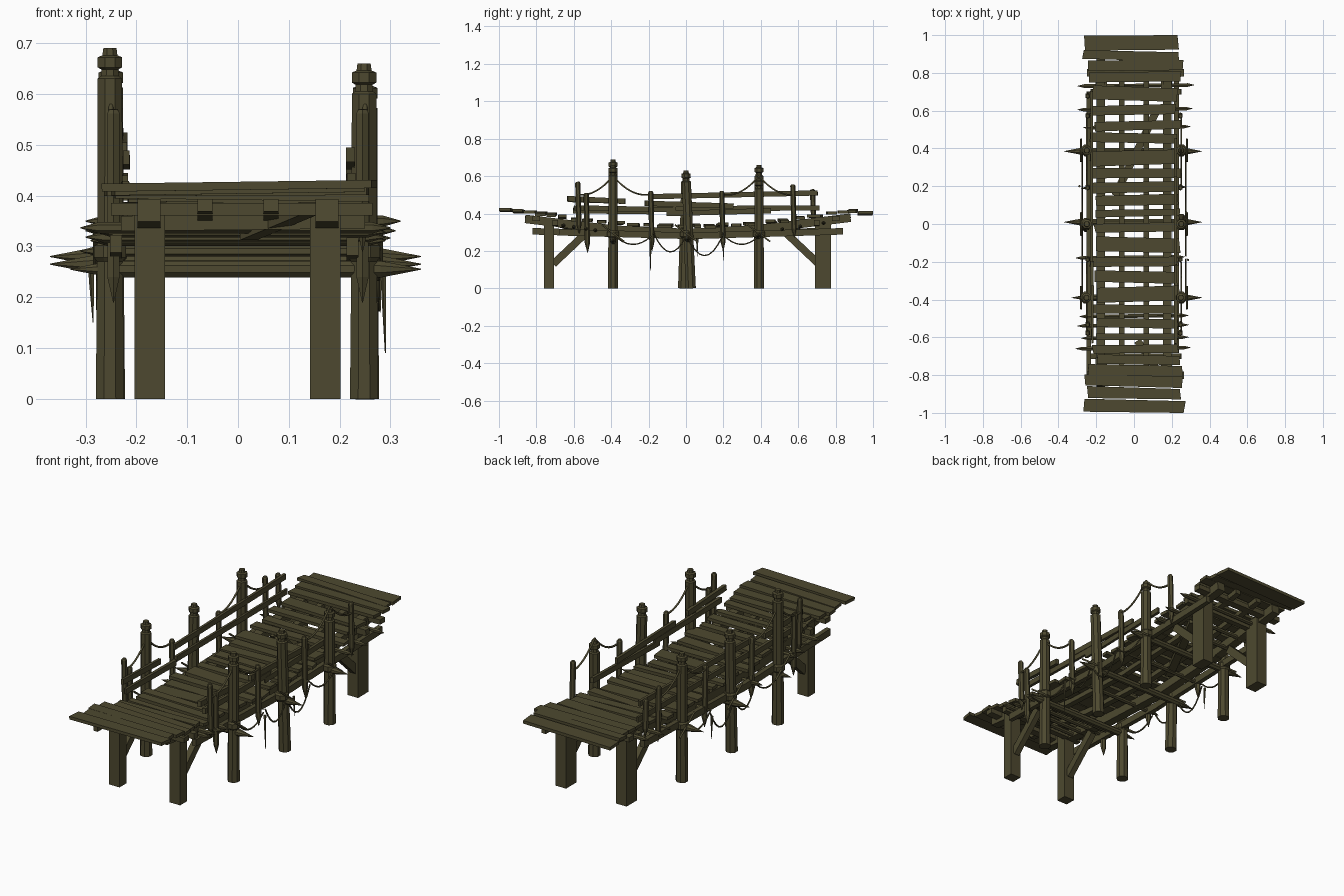
import bpy, bmesh, math, random
from mathutils import Vector, Matrix

if "Cube" in bpy.data.objects:
    bpy.data.objects.remove(bpy.data.objects["Cube"])

random.seed(4)
wood = bpy.data.materials.new("dark olive wood")
wood.diffuse_color = (0.075, 0.066, 0.029, 1)
wood.use_nodes = True
wood.node_tree.nodes["Principled BSDF"].inputs["Base Color"].default_value = wood.diffuse_color


def finish(bm, name):
    bmesh.ops.recalc_face_normals(bm, faces=bm.faces)
    me = bpy.data.meshes.new(name)
    bm.to_mesh(me)
    bm.free()
    me.materials.append(wood)
    ob = bpy.data.objects.new(name, me)
    bpy.context.collection.objects.link(ob)
    return ob


def frame(p, q, up=(0, 0, 1)):
    """Matrix with local z along p->q, placed at p."""
    z = (Vector(q) - Vector(p)).normalized()
    u = Vector(up)
    if abs(z.dot(u)) > 0.9:
        u = Vector((0, 1, 0))
    x = u.cross(z).normalized()
    return Matrix.Translation(p) @ Matrix((x, z.cross(x), z)).transposed().to_4x4()


def beam(name, p, q, w, h, jit=0.0):
    """Board from p to q: w sideways, h upwards, with slightly rough ends."""
    bm = bmesh.new()
    bmesh.ops.create_cube(bm, size=1)
    L = (Vector(q) - Vector(p)).length
    for v in bm.verts:
        v.co = Vector((v.co.x * w, v.co.y * h, (v.co.z + 0.5) * L))
    if jit:
        for sx in (-1, 1):
            for end in (0, 1):
                d = Vector((random.uniform(-.5, .5), 0, random.uniform(-1, 1))) * jit
                for v in bm.verts:
                    if v.co.x * sx > 0 and (v.co.z > L / 2) == bool(end):
                        v.co += d
    bm.transform(frame(p, q))
    return finish(bm, name)


def lathe(name, p, q, prof, n=8):
    """Revolve (radius, distance) pairs around the axis p->q."""
    bm = bmesh.new()
    rings = [[bm.verts.new((r * math.cos((k + .5) * math.tau / n),
                            r * math.sin((k + .5) * math.tau / n), t))
              for k in range(n)] for r, t in prof]
    for a, b in zip(rings, rings[1:]):
        for k in range(n):
            bm.faces.new((a[k], a[(k + 1) % n], b[(k + 1) % n], b[k]))
    bm.faces.new(rings[0])
    bm.faces.new(rings[-1])
    bm.transform(frame(p, q))
    return finish(bm, name)


def log(name, p, q, r, tip, n=8):
    """Round log sharpened at both ends."""
    L = (Vector(q) - Vector(p)).length
    return lathe(name, p, q, [(.001, 0), (r, tip), (r, L - tip), (.001, L)], n)


def rope(name, p, q, sag, r=0.005):
    cu = bpy.data.curves.new(name, 'CURVE')
    cu.dimensions = '3D'
    cu.bevel_depth, cu.bevel_resolution, cu.use_fill_caps = r, 1, True
    sp = cu.splines.new('POLY')
    sp.points.add(8)
    for i, pt in enumerate(sp.points):
        t = i / 8
        c = Vector(p).lerp(Vector(q), t)
        c.z -= 4 * sag * t * (1 - t)
        pt.co = (*c, 1)
    cu.materials.append(wood)
    ob = bpy.data.objects.new(name, cu)
    bpy.context.collection.objects.link(ob)


HEIGHTS = [(-1, .42), (-.8, .402), (-.65, .38), (-.5, .357), (-.25, .338), (0, .33),
           (.25, .338), (.5, .36), (.7, .39), (.85, .413), (1, .402)]


def deck_z(y):
    for (a, za), (b, zb) in zip(HEIGHTS, HEIGHTS[1:]):
        if y <= b:
            return za + (zb - za) * (y - a) / (b - a)
    return .4


# deck planks: y, width
planks = [(.96, .08), (.89, .046), (.84, .055), (.78, .055), (.69, .07), (.605, .05),
          (.52, .05), (.455, .05), (.35, .075), (.27, .05), (.195, .055), (.125, .055),
          (.06, .04), (-.02, .045), (-.11, .075), (-.2, .05), (-.28, .06), (-.37, .08),
          (-.45, .045), (-.525, .05), (-.595, .035), (-.66, .045), (-.72, .045),
          (-.775, .055), (-.83, .06), (-.895, .06), (-.965, .065)]
for y, w in planks:
    out = abs(y) > .74
    x0 = -.25 + random.uniform(-.025, .02) if out else random.uniform(-.235, -.195)
    x1 = .26 + random.uniform(-.03, .01) if out else random.uniform(.215, .25)
    t = random.uniform(-.007, .007)
    z = deck_z(y) + random.uniform(-.004, .004)
    tz = random.uniform(-.005, .005)
    beam("deck_plank", (x0, y + t, z + tz), (x1, y - t, z - tz), w, .016, .006)

# stringers under the deck, following the sag
ys = [-.84, -.42, 0, .42, .86]
for x, w, h in ((-.175, .045, .045), (.175, .045, .045), (-.065, .03, .025), (.065, .03, .025)):
    for a, b in zip(ys, ys[1:]):
        off = .012 + h / 2
        beam("stringer", (x, a - .02, deck_z(a) - off), (x, b + .02, deck_z(b) - off), w, h)
beam("under_brace", (.02, -.62, .325), (.14, -.8, .375), .04, .025)
beam("under_brace", (-.1, .15, .30), (.12, .6, .325), .04, .025)

# low side beams
for x, y0, z0, y1, z1 in ((-.24, -.82, .305, -.1, .285), (-.24, -.15, .285, .7, .305),
                          (.225, -.68, .30, .05, .28), (.225, 0, .28, .84, .305)):
    beam("side_beam", (x, y0, z0), (x, y1, z1), .024, .035)

# square end posts with braces and headers
for s in (-1, 1):
    for x in (-.174, .172):
        d = .055 if s < 0 else .085
        beam("end_post", (x, s * .733, 0), (x, s * .733, .375), .06, d)
        beam("end_brace", (x, s * .71, .13), (x, s * .53, .30), .03, .04)
    beam("header", (-.25, s * .80, .373), (.265, s * .80, .373), .04, .025)
    beam("header", (-.23, s * .70, .345), (.25, s * .70, .35), .03, .03)

# round tall posts with notched caps: x, y, height, lean
for x, y, H, lean in ((-.252, -.39, .69, 0), (.248, -.39, .66, 0), (-.25, 0, .63, .015),
                      (.25, 0, .63, -.025), (-.25, .39, .66, 0), (.25, .39, .59, 0)):
    lathe("tall_post", (x, y - lean, 0), (x, y, H),
          [(.030, 0), (.027, .3), (.026, H - .06), (.019, H - .055), (.018, H - .042),
           (.026, H - .038), (.026, H - .018), (.016, H - .014), (.014, H)])
    lathe("post_binding", (x, y, .27), (x, y, .31),
          [(.027, 0), (.034, .008), (.034, .032), (.027, .04)])

# big sharpened cross logs at the tall posts
for y, x0, x1, z in ((.385, -.37, .36, .28), (.01, -.37, .36, .265), (-.39, -.33, .36, .255)):
    log("cross_log", (x0, y, z), (x1, y, z), .018, .08)

# thin sharpened cross logs
for y, x0, x1 in ((.73, -.30, .32), (.605, -.30, .31), (.51, -.27, .30), (.19, -.28, .28),
                  (-.18, -.31, .27), (-.49, -.29, .29), (-.54, -.30, .29),
                  (-.605, -.28, .29), (-.66, -.31, .30)):
    z = deck_z(y) - .045
    log("thin_cross_log", (x0, y, z), (x1, y + .006, z), .011, .035, 6)

# rail stakes: top height and bottom
for s in (-1, 1):
    for y, z0, z1 in ((-.575, .29, .57), (-.53, .19, .51), (-.185, .20, .52),
                      (.195, .20, .52), (.575, .27, .555), (.68, .33, .53)):
        if s > 0 and y == .68:
            continue
        x = s * .245
        L = z1 - z0
        lathe("rail_stake", (x, y + .004, z0), (x, y - .004, z1),
              [(.001, 0), (.014, .05), (.014, L - .008), (.009, L)], 6)

# rail boards: x, y0, z0, y1, z1
for x, y0, z0, y1, z1 in ((-.222, -.63, .475, -.32, .465), (-.222, -.20, .49, .70, .51),
                          (-.222, -.19, .425, .71, .43), (-.222, -.6, .415, -.2, .41),
                          (.222, -.63, .48, -.32, .465), (.222, -.60, .43, -.05, .42),
                          (.222, -.22, .455, .25, .44), (.222, -.1, .40, .45, .415)):
    beam("rail_board", (x, y0, z0), (x, y1, z1), .014, .028, .006)

# sagging ropes above and below the deck
for s in (-1, 1):
    x = s * .25
    for y in (-.39, .39):
        rope("rail_rope", (x, y, .60), (x, y - .185, .50), .03)
        rope("rail_rope", (x, y, .60), (x, y + .19, .50), .03)
    for a, b, sag in ((-.39, -.185, .05), (-.17, 0, .09), (0, .195, .11), (.195, .39, .05)):
        rope("low_rope", (x + s * .025, a, .29), (x + s * .025, b, .28), sag, .004)
    for y in (-.39, 0, .39):
        rope("lashing", (x + s * .03, y - .06, .34), (x + s * .03, y + .06, .25), 0, .005)

# hanging shreds
for x, y, z0, z1 in ((.29, -.19, .09, .27), (.28, .06, .17, .27), (-.285, .2, .15, .27)):
    L = z1 - z0
    lathe("hanging_shred", (x, y, z0), (x - .004, y, z1), [(.001, 0), (.005, L * .6), (.007, L)], 5)
